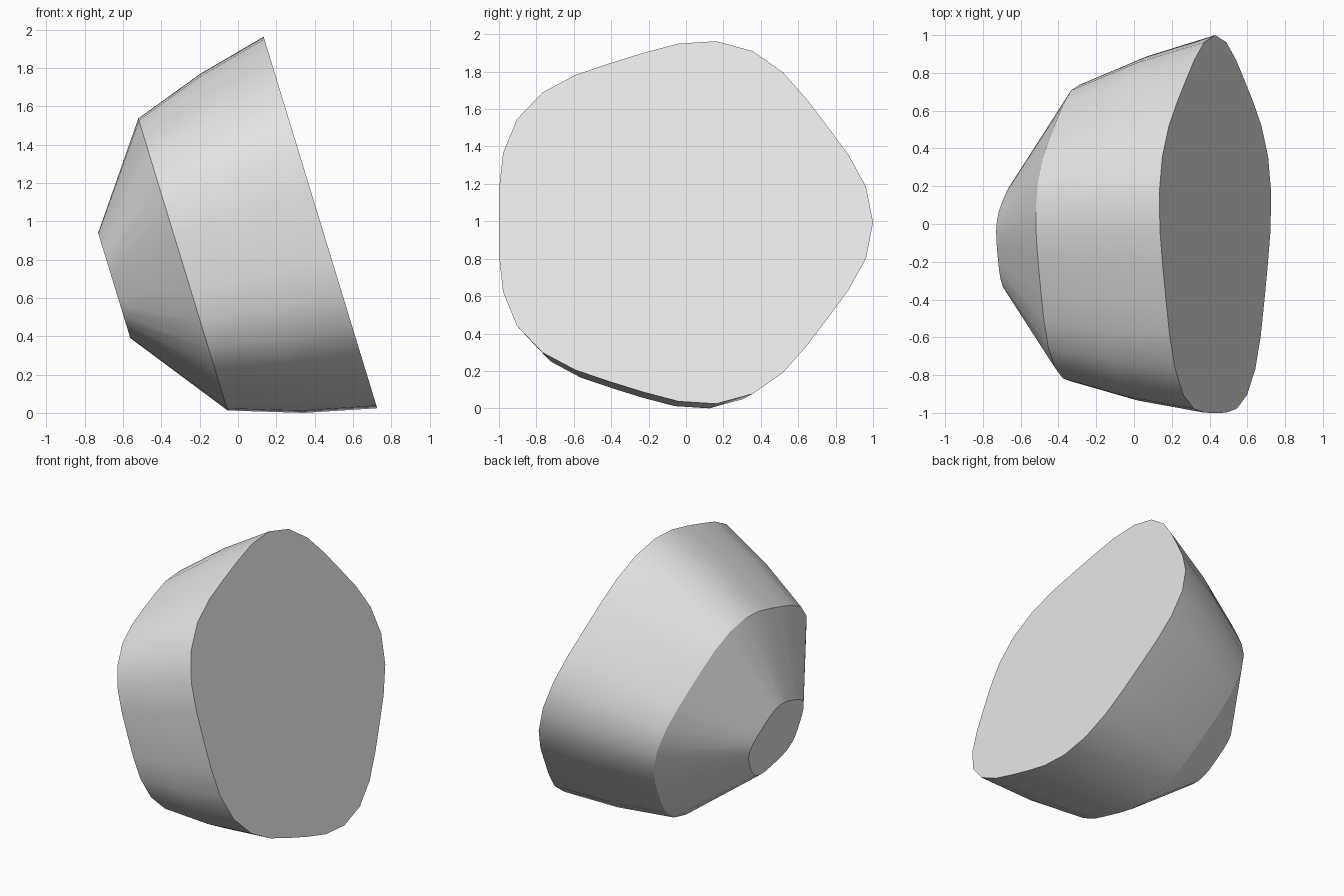
import bpy, bmesh, math
from mathutils import Matrix, Vector

cube = bpy.data.objects.get("Cube")
if cube:
    bpy.data.objects.remove(cube, do_unlink=True)

SIDES = 32
LOBES = 5
WAVE = 0.04          # depth of the five soft corners
TILT = math.radians(17)

# distance behind the big face, radius, sideways drift
RINGS = [(0.0, 1.0, -0.04), (0.375, 0.912, -0.06),
         (0.75, 0.786, -0.08), (1.125, 0.283, -0.09)]


def make_material(name, value):
    mat = bpy.data.materials.new(name)
    mat.use_nodes = True
    colour = (value, value, value, 1.0)
    mat.diffuse_color = colour
    mat.node_tree.nodes["Principled BSDF"].inputs["Base Color"].default_value = colour
    return mat


def add_ring(bm, depth, radius, drift):
    """Five-lobed outline in the YZ plane, set back along -X."""
    verts = []
    for i in range(SIDES):
        a = math.tau * i / SIDES
        r = radius * (1 + WAVE * math.cos(LOBES * a))
        verts.append(bm.verts.new((-depth, drift + r * math.cos(a), r * math.sin(a))))
    return verts


# Tapered body: loft the outlines and close both ends
bm = bmesh.new()
loops = [add_ring(bm, *ring) for ring in RINGS]
for outer, inner in zip(loops, loops[1:]):
    for i in range(SIDES):
        j = (i + 1) % SIDES
        bm.faces.new((outer[i], outer[j], inner[j], inner[i]))
bm.faces.new(loops[0])
bm.faces.new(loops[-1])
bmesh.ops.recalc_face_normals(bm, faces=bm.faces)

# Lean the big face upward and lift the body onto the ground
bm.transform(Matrix.Translation(Vector((0.43, 0, 1.0))) @ Matrix.Rotation(-TILT, 4, 'Y'))
low = min(v.co.z for v in bm.verts)
bmesh.ops.translate(bm, verts=bm.verts, vec=(0, 0, -low))

mesh = bpy.data.meshes.new("tapered_body")
bm.to_mesh(mesh)
bm.free()
mesh.materials.append(make_material("light grey", 0.8))
body = bpy.data.objects.new("tapered_body", mesh)
bpy.context.collection.objects.link(body)

# Smooth sides, crisp rims
bpy.ops.object.select_all(action='DESELECT')
body.select_set(True)
bpy.context.view_layer.objects.active = body
bpy.ops.object.shade_smooth_by_angle(angle=math.radians(30))
